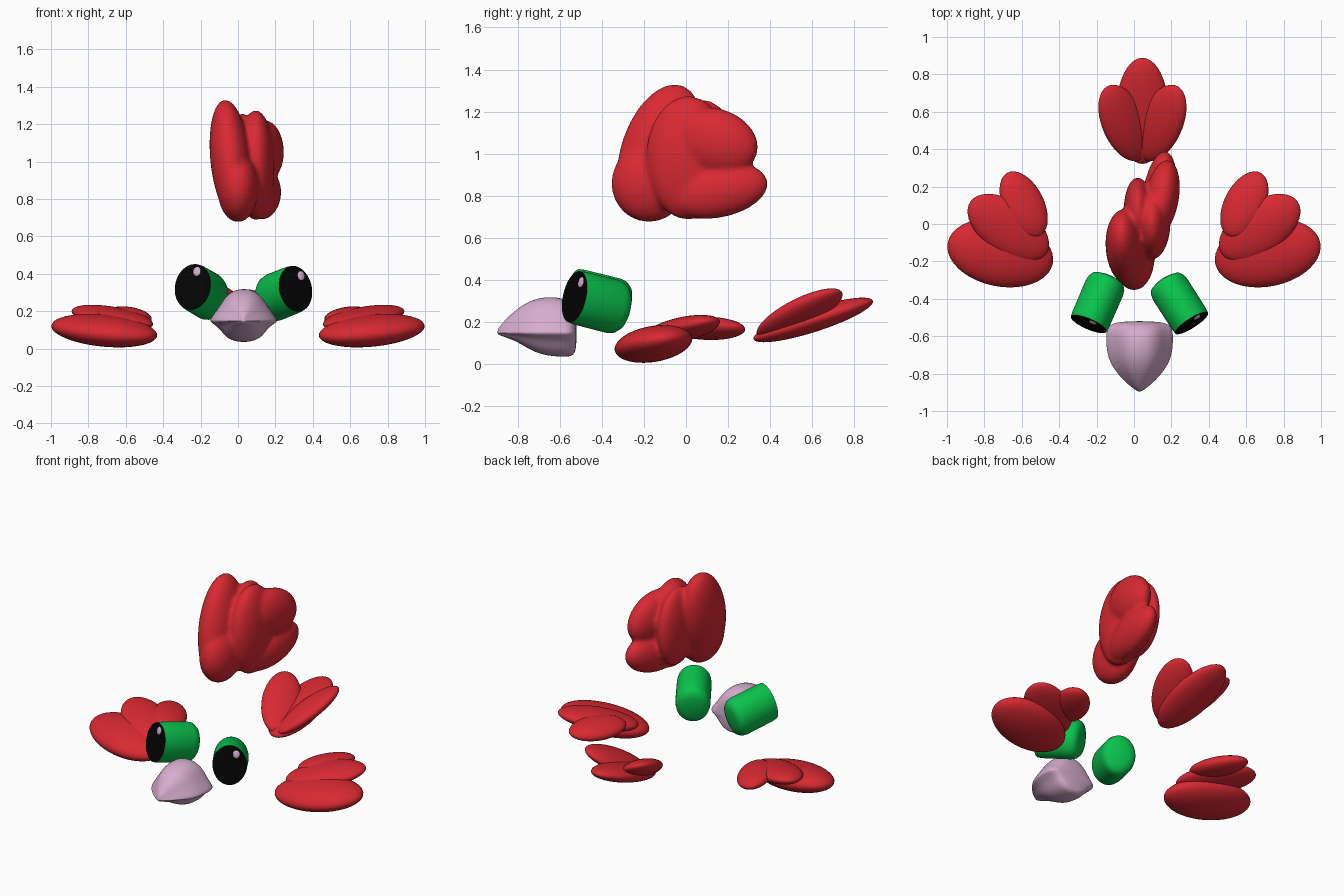
import bpy, bmesh, math
from mathutils import Vector, Matrix

cube = bpy.data.objects.get("Cube")
if cube:
    bpy.data.objects.remove(cube, do_unlink=True)


def material(name, rgb):
    m = bpy.data.materials.new(name)
    m.use_nodes = True
    m.diffuse_color = (*rgb, 1)
    bsdf = next(n for n in m.node_tree.nodes if n.type == 'BSDF_PRINCIPLED')
    bsdf.inputs["Base Color"].default_value = (*rgb, 1)
    return m


RED = material("feather_red", (0.69, 0.022, 0.032))
GREEN = material("eye_green", (0.003, 0.55, 0.075))
BLACK = material("pupil_black", (0.001, 0.001, 0.001))
PINK = material("beak_pink", (0.68, 0.42, 0.62))


def finish(name, bm, *mats):
    bmesh.ops.recalc_face_normals(bm, faces=bm.faces[:])
    mesh = bpy.data.meshes.new(name)
    bm.to_mesh(mesh)
    bm.free()
    for m in mats:
        mesh.materials.append(m)
    ob = bpy.data.objects.new(name, mesh)
    bpy.context.collection.objects.link(ob)
    bpy.ops.object.select_all(action='DESELECT')
    ob.select_set(True)
    bpy.context.view_layer.objects.active = ob
    bpy.ops.object.shade_smooth_by_angle(angle=math.radians(40))
    return ob


def frame(centre, along, across):
    """Matrix with x on the long axis and y near the across direction."""
    x = Vector(along).normalized()
    y = Vector(across)
    y = (y - x * y.dot(x)).normalized()
    return Matrix.Translation(centre) @ Matrix((x, y, x.cross(y))).transposed().to_4x4()


def add_ellipsoid(bm, centre, along, radii, across):
    m = frame(centre, along, across) @ Matrix.Diagonal((*radii, 1))
    bmesh.ops.create_uvsphere(bm, u_segments=40, v_segments=24, radius=1, matrix=m)


def petal(name, centre, along, radii, roll=0):
    bm = bmesh.new()
    flat = Vector((-along[1], along[0], 0)).normalized()
    if flat.y < 0:
        flat = -flat
    add_ellipsoid(bm, centre, along, radii, flat + Vector((0, 0, roll)))
    finish(name, bm, RED)


# Side fans: three overlapping petals each
FAN = {
    "large": ((0.715, -0.155, 0.096), (0.57, 0.12, 0.06), (0.288, 0.18, 0.083), 0.12),
    "middle": ((0.672, -0.02, 0.165), (0.82, 0.57, 0.17), (0.25, 0.14, 0.055), 0.06),
    "small": ((0.59, 0.105, 0.17), (0.45, 0.89, 0.0), (0.19, 0.11, 0.052), -0.2),
}
for side, label in ((1, "left"), (-1, "right")):
    for size, (c, d, r, roll) in FAN.items():
        petal(f"{label}_fan_{size}_petal", (c[0] * side, *c[1:]),
              (d[0] * side, *d[1:]), r, roll)

# Tail fan: the outer petals are rolled up at their outside edges
TAIL_X = 0.045
petal("tail_middle_petal", (TAIL_X, 0.605, 0.21), (0, 0.56, 0.18), (0.298, 0.14, 0.057))
for side, label in ((1, "left"), (-1, "right")):
    petal(f"tail_{label}_petal", (TAIL_X + 0.098 * side, 0.54, 0.24),
          (0.17 * side, 0.36, 0.2), (0.24, 0.122, 0.052), -0.3)

# Raised crest: lobes fused into one soft mass
Y, Z = (0, 1, 0), (0, 0, 1)
LOBES = [
    ((-0.04, -0.125, 1.01), (-0.03, 0.1, 0.3), (0.335, 0.185, 0.108), Y),
    ((0.0, -0.175, 0.86), (0, 0.03, 0.3), (0.185, 0.18, 0.11), Y),
    ((0.095, 0.01, 0.98), (0, 0, 1), (0.295, 0.2, 0.1), Y),
    ((0.15, 0.14, 1.06), (0.05, 0.3, -0.1), (0.21, 0.155, 0.09), Z),
    ((0.135, 0.15, 0.825), (0.06, 0.42, 0.08), (0.245, 0.13, 0.09), Z),
    ((0.02, 0.07, 1.0), (0, 0, 1), (0.26, 0.18, 0.075), Y),
]
bm = bmesh.new()
for c, d, r, across in LOBES:
    add_ellipsoid(bm, c, d, r, across)
crest = finish("crest", bm, RED)
remesh = crest.modifiers.new("Fuse", 'REMESH')
remesh.mode = 'VOXEL'
remesh.voxel_size = 0.012
remesh.use_smooth_shade = True
soften = crest.modifiers.new("Soften", 'SMOOTH')
soften.iterations = 12

# Eyes: rounded barrels with a dark front and a small glint
BARREL = [(0.0, -0.006), (0.06, -0.004), (0.104, 0.0), (0.107, 0.03), (0.108, 0.215),
          (0.103, 0.245), (0.09, 0.265), (0.06, 0.276), (0.0, 0.28)]
STEPS = 48


def eye(label, front, back, glint_x, glint_z):
    bm = bmesh.new()
    verts = [bm.verts.new((r, y, 0)) for r, y in BARREL]
    edges = [bm.edges.new(p) for p in zip(verts, verts[1:])]
    bmesh.ops.spin(bm, geom=verts + edges, cent=(0, 0, 0), axis=(0, 1, 0),
                   angle=math.tau, steps=STEPS, use_merge=False)
    bmesh.ops.remove_doubles(bm, verts=bm.verts[:], dist=0.0005)
    for f in bm.faces:
        f.material_index = int(f.calc_center_median().y < 0)
    axis = (Vector(back) - Vector(front)).normalized()
    right = axis.cross(Vector(Z)).normalized()
    pose = Matrix.Translation(front) @ Matrix((right, axis, right.cross(axis))).transposed().to_4x4()
    bm.transform(pose @ Matrix.Diagonal((1, 1, 1.2, 1)))
    finish(f"{label}_eye", bm, GREEN, BLACK)
    bm = bmesh.new()
    glint = (pose @ Matrix.Translation((glint_x, -0.004, glint_z))
             @ Matrix.Diagonal((0.022, 0.008, 0.026, 1)))
    bmesh.ops.create_uvsphere(bm, u_segments=20, v_segments=12, radius=1, matrix=glint)
    finish(f"{label}_eye_glint", bm, PINK)


eye("left", (0.308, -0.53, 0.32), (0.165, -0.305, 0.263), 0.041, 0.07)
eye("right", (-0.242, -0.535, 0.33), (-0.14, -0.3, 0.27), 0.018, 0.083)

# Beak: cross-sections with a wide lip, from tip to back
HALF = [(0, 1), (0.3, 0.95), (0.56, 0.74), (0.75, 0.4), (1, 0.06),
        (1, -0.06), (0.74, -0.3), (0.54, -0.8), (0.25, -1), (0, -1.03)]
SECTIONS = [(-0.892, 0.015, 0.172, 0.14), (-0.865, 0.055, 0.205, 0.13),
            (-0.8, 0.122, 0.27, 0.108), (-0.72, 0.172, 0.315, 0.055),
            (-0.63, 0.181, 0.325, 0.038), (-0.56, 0.18, 0.308, 0.037),
            (-0.525, 0.145, 0.25, 0.045)]
LIP_Z, BEAK_X = 0.148, 0.03
outline = HALF + [(-u, v) for u, v in HALF[-2:0:-1]]
bm = bmesh.new()
rings = []
for y, w, top, low in SECTIONS:
    rings.append([bm.verts.new((BEAK_X + u * w, y,
                                LIP_Z + v * ((top - LIP_Z) if v > 0 else (LIP_Z - low))))
                  for u, v in outline])
for a, b in zip(rings, rings[1:]):
    for i in range(len(a)):
        j = (i + 1) % len(a)
        bm.faces.new((a[i], a[j], b[j], b[i]))
for ring, y in ((rings[0], -0.897), (rings[-1], -0.518)):
    hub = bm.verts.new((BEAK_X, y, LIP_Z))
    for i in range(len(ring)):
        bm.faces.new((ring[i], ring[(i + 1) % len(ring)], hub))
beak = finish("beak", bm, PINK)
for poly in beak.data.polygons:
    poly.use_smooth = True
sub = beak.modifiers.new("Round", 'SUBSURF')
sub.levels = sub.render_levels = 2
